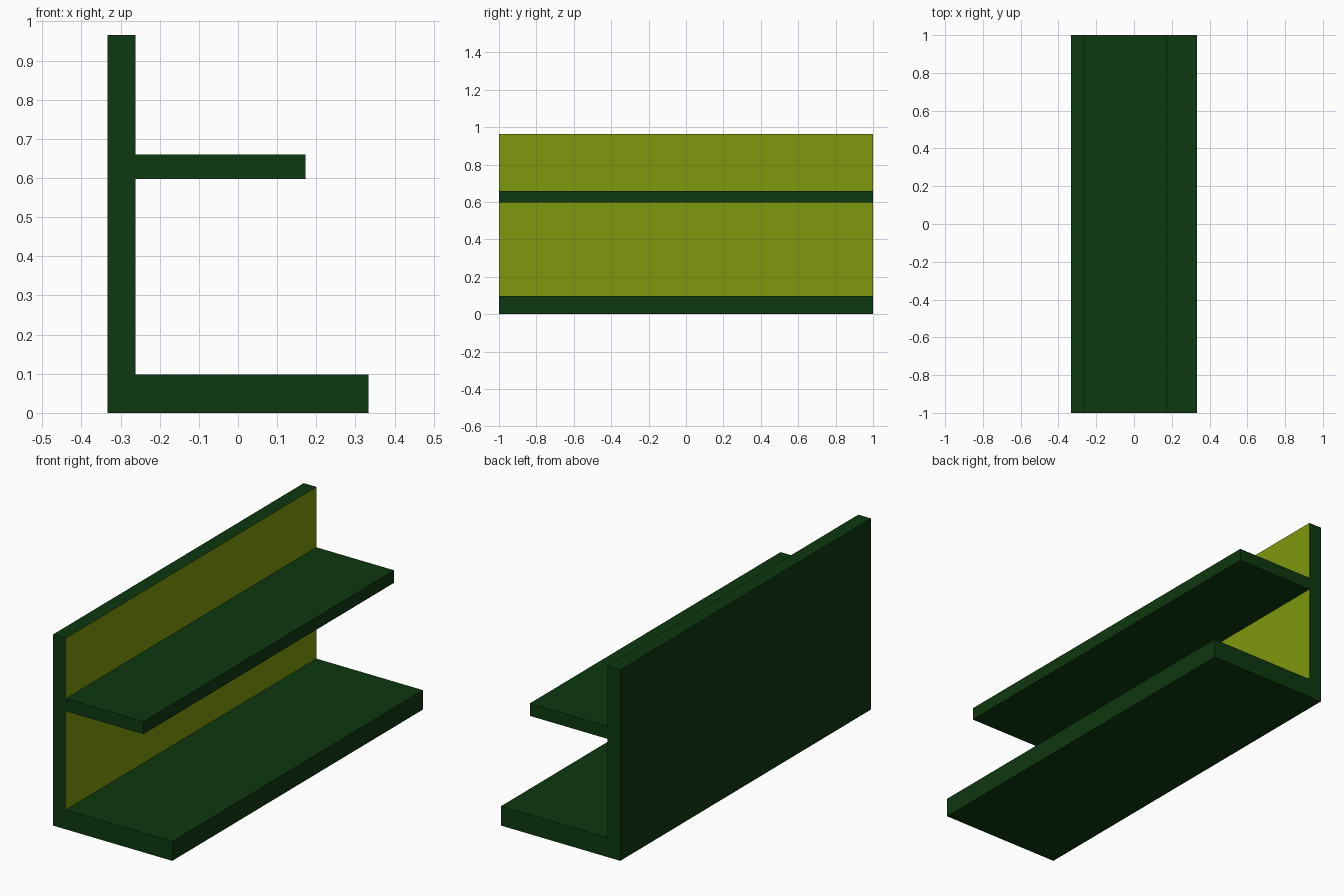
import bpy, bmesh
from mathutils import Vector

if "Cube" in bpy.data.objects:
    bpy.data.objects.remove(bpy.data.objects["Cube"])


def flat_material(name, rgb):
    mat = bpy.data.materials.new(name)
    mat.diffuse_color = (*rgb, 1.0)
    mat.use_nodes = True
    mat.node_tree.nodes["Principled BSDF"].inputs["Base Color"].default_value = mat.diffuse_color
    return mat


# Key dimensions
LEFT, WALL, SHELF, BASE = -0.333, -0.262, 0.172, 0.333
BASE_TOP, SHELF_BOTTOM, SHELF_TOP, TOP = 0.098, 0.597, 0.66, 0.965

# Cross-section of back wall, shelf and base in one outline
profile = [
    (LEFT, 0), (BASE, 0), (BASE, BASE_TOP), (WALL, BASE_TOP),
    (WALL, SHELF_BOTTOM), (SHELF, SHELF_BOTTOM), (SHELF, SHELF_TOP),
    (WALL, SHELF_TOP), (WALL, TOP), (LEFT, TOP),
]

# Extrude the outline along y
bm = bmesh.new()
front = bm.faces.new([bm.verts.new((x, -1, z)) for x, z in profile])
extruded = bmesh.ops.extrude_face_region(bm, geom=[front], use_keep_orig=True)
new_verts = [g for g in extruded["geom"] if isinstance(g, bmesh.types.BMVert)]
bmesh.ops.translate(bm, vec=Vector((0, 2, 0)), verts=new_verts)
bmesh.ops.recalc_face_normals(bm, faces=bm.faces)

# Wall panels facing the shelf side are olive, all else dark green
for face in bm.faces:
    on_wall = all(abs(v.co.x - WALL) < 1e-4 for v in face.verts)
    face.material_index = 1 if on_wall else 0

mesh = bpy.data.meshes.new("shelf_unit")
bm.to_mesh(mesh)
bm.free()
mesh.materials.append(flat_material("dark_green", (0.004, 0.0395, 0.0048)))
mesh.materials.append(flat_material("olive", (0.209, 0.314, 0.0037)))
shelf_unit = bpy.data.objects.new("shelf_unit", mesh)
bpy.context.collection.objects.link(shelf_unit)
